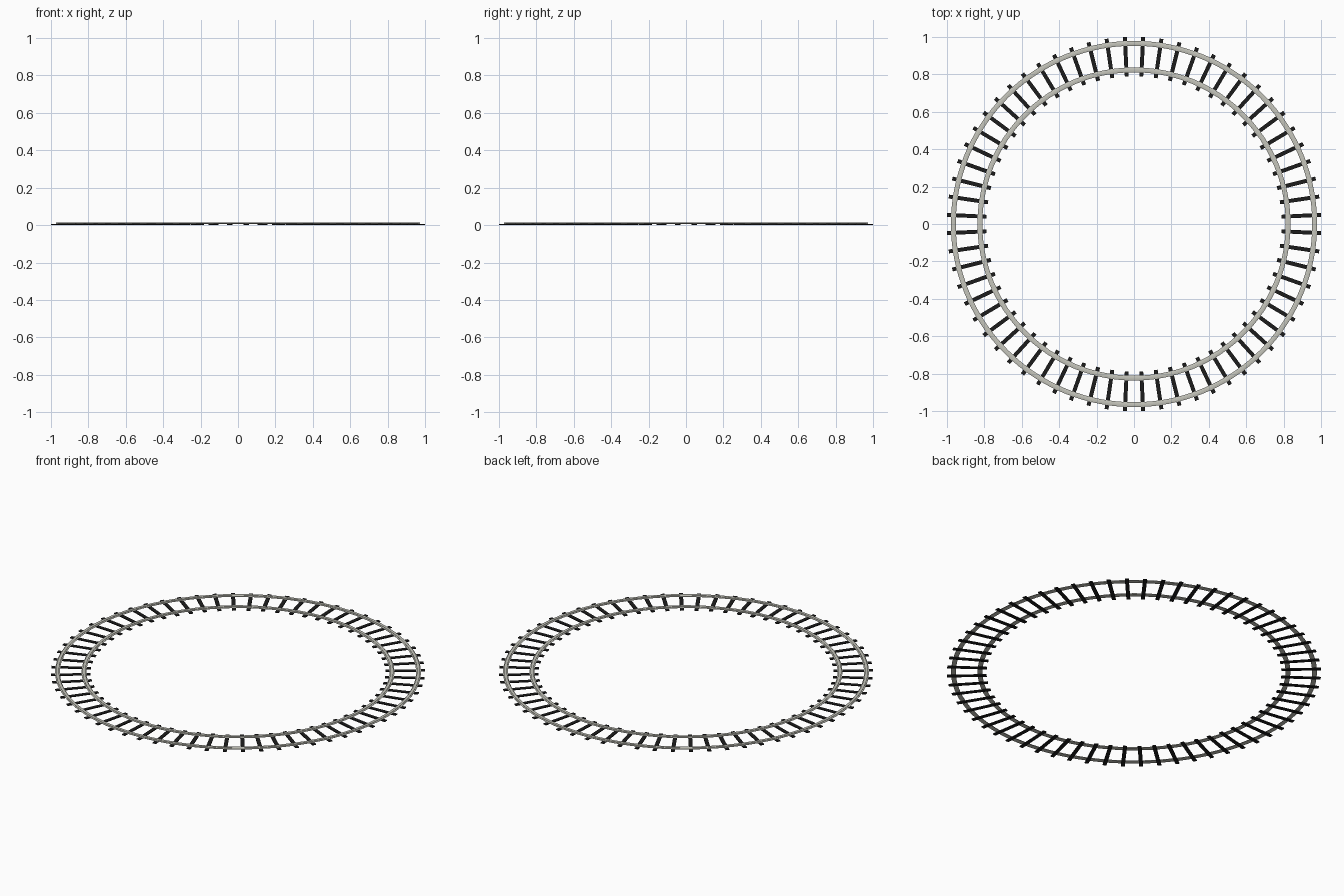
import bpy, bmesh
from math import sin, cos, tau
from mathutils import Matrix

if "Cube" in bpy.data.objects:
    bpy.data.objects.remove(bpy.data.objects["Cube"])

SLEEPERS = 64
MID = 0.895          # track centre radius
HALF_GAUGE = 0.071
SLEEPER_H = 0.005


def material(name, rgb):
    m = bpy.data.materials.new(name)
    m.diffuse_color = (*rgb, 1)
    m.use_nodes = True
    m.node_tree.nodes["Principled BSDF"].inputs["Base Color"].default_value = m.diffuse_color
    return m


def finish(bm, name, mat):
    bmesh.ops.recalc_face_normals(bm, faces=bm.faces)
    me = bpy.data.meshes.new(name)
    bm.to_mesh(me)
    bm.free()
    ob = bpy.data.objects.new(name, me)
    bpy.context.collection.objects.link(ob)
    me.materials.append(mat)
    return ob


def rail(name, radius, mat, steps=128):
    # half profile: foot, web and head, mirrored across the rail centre
    half = [(0.013, 0.0), (0.013, 0.0015), (0.004, 0.003), (0.004, 0.005),
            (0.008, 0.006), (0.008, 0.0075), (0.006, 0.008)]
    profile = half + [(-x, z) for x, z in reversed(half)]
    bm = bmesh.new()
    rings = []
    for i in range(steps):
        a = tau * i / steps
        rings.append([bm.verts.new(((radius + x) * cos(a), (radius + x) * sin(a), SLEEPER_H + z))
                      for x, z in profile])
    n = len(profile)
    for i in range(steps):
        r0, r1 = rings[i], rings[(i + 1) % steps]
        for j in range(n):
            k = (j + 1) % n
            bm.faces.new((r0[j], r0[k], r1[k], r1[j]))
    ob = finish(bm, name, mat)
    bpy.context.view_layer.objects.active = ob
    ob.select_set(True)
    bpy.ops.object.shade_smooth_by_angle()
    ob.select_set(False)


steel = material("rail_steel", (0.56, 0.56, 0.5))
dark = material("sleeper_dark", (0.012, 0.012, 0.012))

# Rails
rail("outer_rail", MID + HALF_GAUGE, steel)
rail("inner_rail", MID - HALF_GAUGE, steel)

# Sleepers, evenly spaced around the loop with a half-step offset
bm = bmesh.new()
for i in range(SLEEPERS):
    m = (Matrix.Rotation(tau * (i + 0.5) / SLEEPERS, 4, 'Z')
         @ Matrix.Translation((MID, 0, SLEEPER_H / 2))
         @ Matrix.Diagonal((0.212, 0.021, SLEEPER_H, 1)))
    bmesh.ops.create_cube(bm, size=1, matrix=m)
finish(bm, "sleepers", dark)
